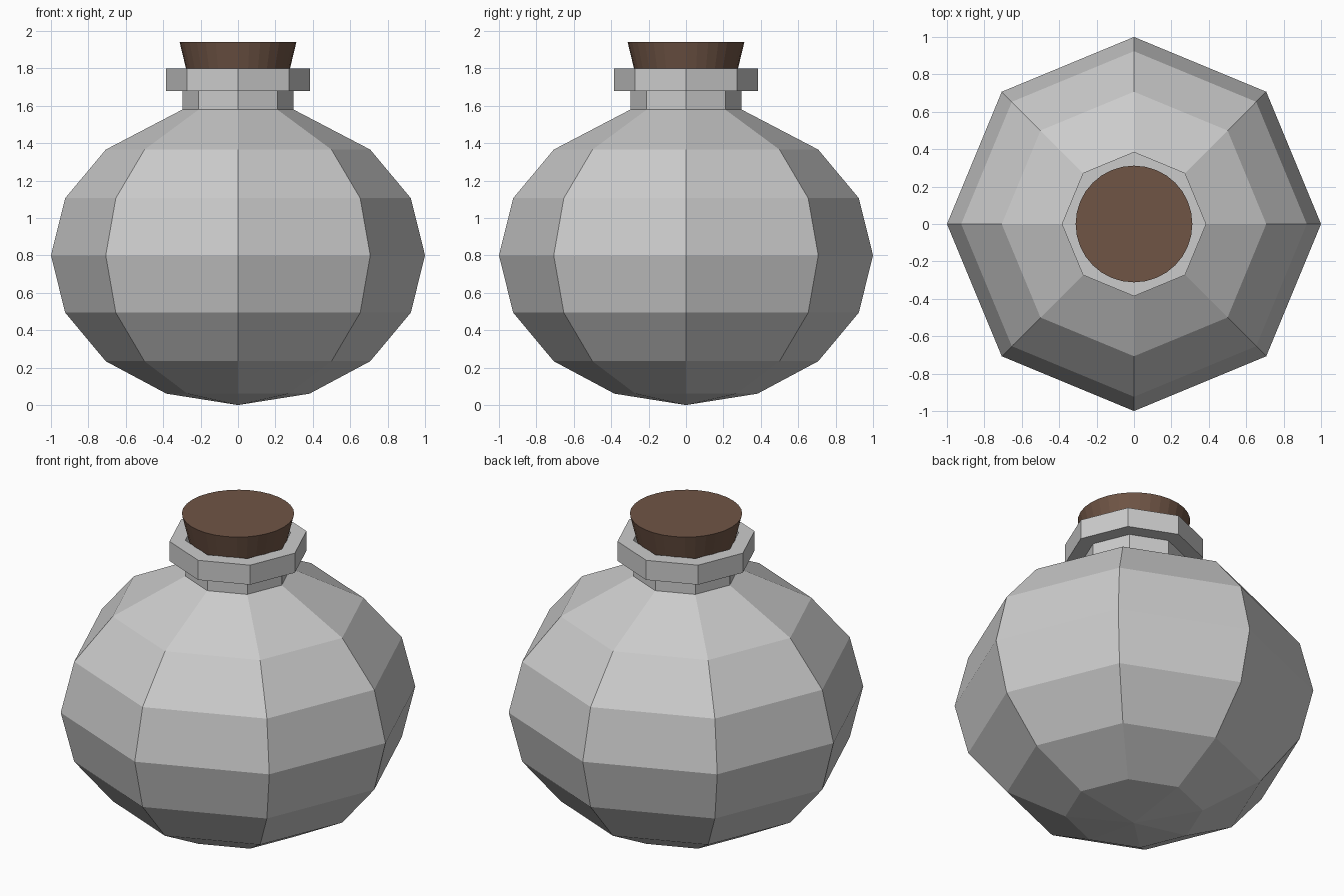
import bpy, bmesh
from math import sin, cos, pi

if "Cube" in bpy.data.objects:
    bpy.data.objects.remove(bpy.data.objects["Cube"])


def lathe(name, profile, sides):
    """Revolve (radius, z) points around z; radius 0 gives a pole."""
    bm = bmesh.new()
    rings = []
    for r, z in profile:
        count = sides if r else 1
        rings.append([bm.verts.new((r * cos(2 * pi * i / sides), r * sin(2 * pi * i / sides), z))
                      for i in range(count)])
    for a, b in zip(rings, rings[1:]):
        for i in range(sides):
            j = (i + 1) % sides
            quad = [a[i % len(a)], a[j % len(a)], b[j % len(b)], b[i % len(b)]]
            bm.faces.new(list(dict.fromkeys(quad)))
    for ring in (rings[0], rings[-1]):
        if len(ring) > 1 and name == "cork":
            bm.faces.new(ring)
    bmesh.ops.recalc_face_normals(bm, faces=bm.faces)
    mesh = bpy.data.meshes.new(name)
    bm.to_mesh(mesh)
    bm.free()
    obj = bpy.data.objects.new(name, mesh)
    bpy.context.collection.objects.link(obj)
    return obj


# Bottle: squashed eight-sided sphere running into neck, lip and mouth
body = [(0 if k == 0 else sin(k * pi / 8), 0.8 - 0.8 * cos(k * pi / 8)) for k in range(7)]
neck = [(0.297, 1.58), (0.297, 1.68), (0.386, 1.68), (0.386, 1.80), (0.297, 1.80), (0.297, 1.68)]
lathe("bottle", body + neck, 8)

# Tapered cork stopper
cork = lathe("cork", [(0.23, 1.60), (0.312, 1.94)], 32)
brown = bpy.data.materials.new("cork_brown")
brown.diffuse_color = (0.16, 0.09, 0.06, 1)
brown.use_nodes = True
brown.node_tree.nodes["Principled BSDF"].inputs["Base Color"].default_value = brown.diffuse_color
cork.data.materials.append(brown)
bpy.context.view_layer.objects.active = cork
cork.select_set(True)
bpy.ops.object.shade_smooth_by_angle(angle=0.05)
